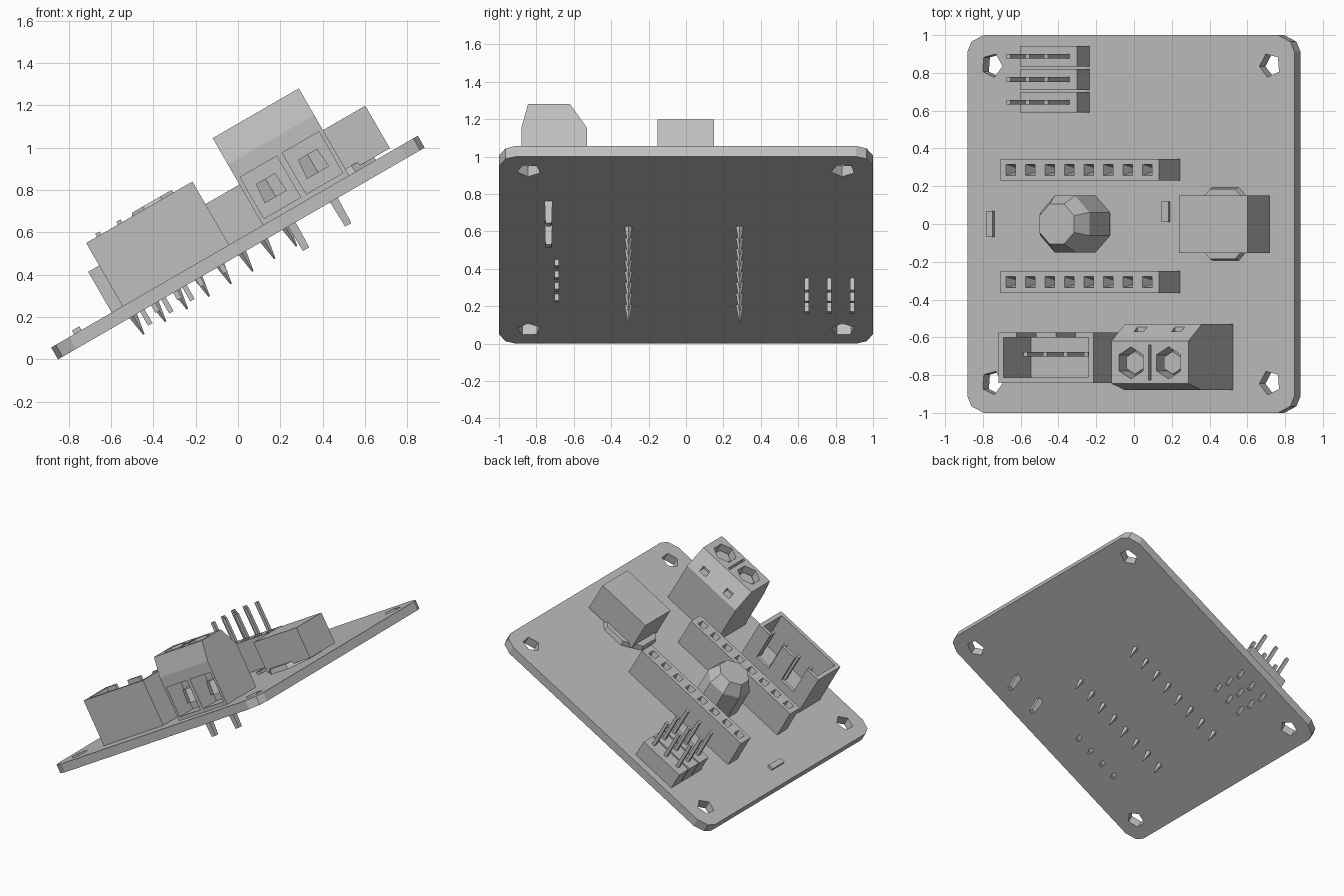
import bpy, bmesh, math
from mathutils import Matrix, Vector

old = bpy.data.objects.get("Cube")
if old:
    bpy.data.objects.remove(old, do_unlink=True)

grey = bpy.data.materials.new("plain_grey")
grey.use_nodes = True
grey.diffuse_color = (0.52, 0.52, 0.52, 1)
grey.node_tree.nodes["Principled BSDF"].inputs["Base Color"].default_value = grey.diffuse_color

# The whole assembly is modelled flat, then tilted 30 degrees about y
TILT = Matrix.Translation((0.016, 0, 0.5)) @ Matrix.Rotation(math.radians(-30), 4, 'Y')
TOP = 0.065


def box(bm, x0, x1, y0, y1, z0, z1):
    m = Matrix.Translation(((x0 + x1) / 2, (y0 + y1) / 2, (z0 + z1) / 2))
    m = m @ Matrix.Diagonal((x1 - x0, y1 - y0, z1 - z0, 1))
    bmesh.ops.create_cube(bm, size=1, matrix=m)


def cone(bm, x, y, z0, z1, r0, r1, sides, turn=0):
    m = Matrix.Translation((x, y, (z0 + z1) / 2)) @ Matrix.Rotation(turn, 4, 'Z')
    bmesh.ops.create_cone(bm, cap_ends=True, segments=sides, radius1=r0, radius2=r1,
                          depth=z1 - z0, matrix=m)


def prism(bm, points, step):
    face = bm.faces.new([bm.verts.new(p) for p in points])
    new = bmesh.ops.extrude_face_region(bm, geom=[face])["geom"]
    bmesh.ops.translate(bm, vec=Vector(step),
                        verts=[g for g in new if isinstance(g, bmesh.types.BMVert)])


def make(name, bm):
    bmesh.ops.recalc_face_normals(bm, faces=bm.faces)
    mesh = bpy.data.meshes.new(name)
    bm.to_mesh(mesh)
    bm.free()
    mesh.materials.append(grey)
    obj = bpy.data.objects.new(name, mesh)
    bpy.context.scene.collection.objects.link(obj)
    obj.matrix_world = TILT
    return obj


def carve(obj, bm):
    cutter = make("cutter", bm)
    cutter.hide_render = True
    mod = obj.modifiers.new("carve", 'BOOLEAN')
    mod.operation, mod.solver, mod.object = 'DIFFERENCE', 'EXACT', cutter
    bpy.context.view_layer.update()
    graph = bpy.context.evaluated_depsgraph_get()
    mesh = bpy.data.meshes.new_from_object(obj.evaluated_get(graph))
    obj.modifiers.clear()
    obj.data = mesh
    bpy.data.objects.remove(cutter, do_unlink=True)


# Board with clipped corners and mounting holes
corner = [(1, 0.91), (0.975, 0.965), (0.9, 1)]
outline = []
for sx, sy in ((1, 1), (-1, 1), (-1, -1), (1, -1)):
    pts = corner if sx * sy > 0 else corner[::-1]
    outline += [(sx * x, sy * y, 0) for x, y in pts]
bm = bmesh.new()
prism(bm, outline, (0, 0, TOP))
board = make("board", bm)
bm = bmesh.new()
for sx in (-1, 1):
    for sy in (-1, 1):
        cone(bm, sx * 0.85, sy * 0.84, -0.1, 0.2, 0.065, 0.065, 5, sx * 0.4)
carve(board, bm)

# Two long socket strips with tapered leads below
for side, y in (("left", 0.287), ("right", -0.308)):
    columns = [-0.605 + i * 0.119 for i in range(8)]
    bm = bmesh.new()
    box(bm, -0.67, 0.3, y - 0.058, y + 0.058, TOP, 0.287)
    strip = make("socket_strip_" + side, bm)
    bm = bmesh.new()
    for x in columns:
        cone(bm, x, y, 0.2, 0.32, 0.012, 0.052, 4, math.pi / 4)
    carve(strip, bm)
    bm = bmesh.new()
    for x in columns:
        cone(bm, x + 0.015, y, -0.1, 0.01, 0.004, 0.022, 4)
    make("socket_leads_" + side, bm)

# Three-row pin header
bm = bmesh.new()
pins = bmesh.new()
for y in (0.645, 0.765, 0.888):
    box(bm, -0.6, -0.252, y - 0.055, y + 0.055, TOP, 0.2)
    for x in (-0.54, -0.425, -0.31):
        box(pins, x - 0.012, x + 0.012, y - 0.012, y + 0.012, -0.075, 0.425)
make("pin_header_blocks", bm)
make("pin_header_pins", pins)

# Round capacitor with a faceted, chamfered top
bm = bmesh.new()
cone(bm, -0.245, 0, TOP, 0.12, 0.13, 0.162, 8, math.pi / 8)
cone(bm, -0.245, 0, 0.12, 0.34, 0.162, 0.162, 8, math.pi / 8)
cone(bm, -0.245, 0, 0.34, 0.425, 0.162, 0.115, 8, math.pi / 8)
make("capacitor", bm)

# Square module on its low octagonal foot
bm = bmesh.new()
box(bm, 0.437, 0.856, -0.153, 0.15, 0.08, 0.312)
make("module_body", bm)
bm = bmesh.new()
cone(bm, 0.58, 0, TOP - 0.005, 0.1, 0.21, 0.2, 8, math.pi / 8)
make("module_foot", bm)

# Shrouded connector: open box, notched rear wall, four pins
bm = bmesh.new()
box(bm, -0.61, -0.03, -0.843, -0.575, TOP, 0.41)
shroud = make("connector_shroud", bm)
bm = bmesh.new()
box(bm, -0.58, -0.06, -0.813, -0.6, 0.12, 0.5)
carve(shroud, bm)
bm = bmesh.new()
for x in (-0.44, -0.2):
    box(bm, x - 0.06, x + 0.06, -0.62, -0.5, 0.18, 0.5)
carve(shroud, bm)
bm = bmesh.new()
for x in (-0.48, -0.36, -0.235, -0.11):
    box(bm, x - 0.012, x + 0.012, -0.702, -0.678, -0.04, 0.35)
make("connector_pins", bm)

# Screw terminal: profile extruded along the board, two wire ports and screws
profile = [(-0.88, TOP), (-0.88, 0.395), (-0.845, 0.54), (-0.62, 0.54), (-0.53, 0.395), (-0.53, TOP)]
bm = bmesh.new()
prism(bm, [(0.155, y, z) for y, z in profile], (0.47, 0, 0))
terminal = make("terminal_block", bm)
centres = (0.275, 0.505)
bm = bmesh.new()
for x in centres:
    box(bm, x - 0.1, x + 0.1, -0.95, -0.72, 0.09, 0.315)
carve(terminal, bm)
bm = bmesh.new()
for x in centres:
    cone(bm, x, -0.735, 0.43, 0.6, 0.085, 0.085, 6)
    box(bm, x - 0.03, x + 0.03, -0.6, -0.5, 0.42, 0.46)
box(bm, 0.382, 0.398, -0.825, -0.64, 0.47, 0.6)
carve(terminal, bm)
screws, clamps, leads = bmesh.new(), bmesh.new(), bmesh.new()
for x in centres:
    cone(screws, x, -0.735, 0.42, 0.5, 0.07, 0.06, 6)
    cone(clamps, x, -0.76, 0.15, 0.25, 0.07, 0.06, 6)
    cone(leads, x, -0.735, -0.135, 0.01, 0.024, 0.03, 4, math.pi / 4)
make("terminal_screws", screws)
make("terminal_clamps", clamps)
make("terminal_leads", leads)

# Tiny surface parts
bm = bmesh.new()
box(bm, -0.875, -0.835, -0.07, 0.07, TOP - 0.005, 0.085)
box(bm, 0.2, 0.24, 0.01, 0.12, TOP - 0.005, 0.085)
make("surface_chips", bm)
